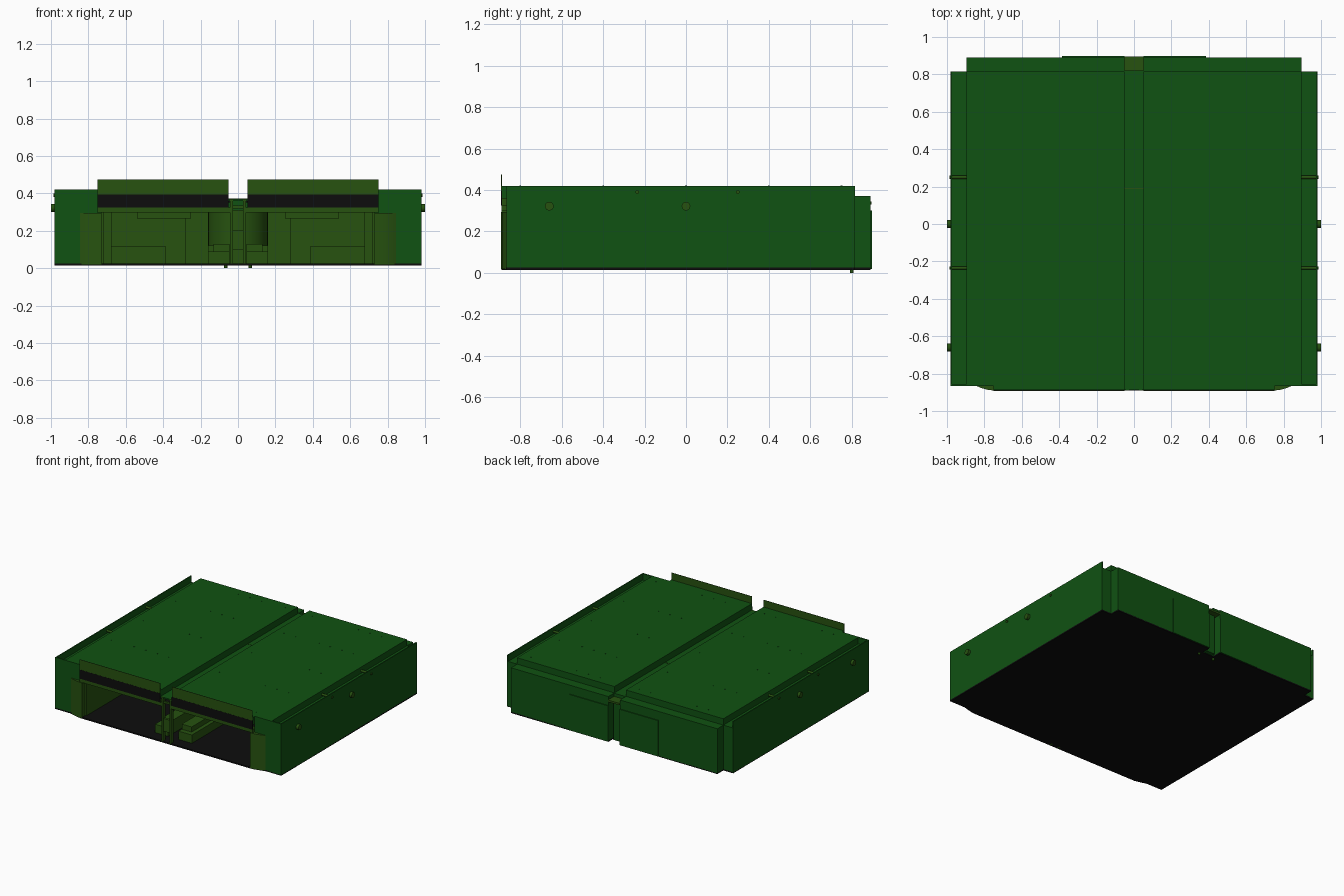
import bpy, bmesh, math

if "Cube" in bpy.data.objects:
    bpy.data.objects.remove(bpy.data.objects["Cube"])


def material(name, rgb):
    m = bpy.data.materials.new(name)
    m.diffuse_color = (*rgb, 1)
    m.use_nodes = True
    m.node_tree.nodes["Principled BSDF"].inputs["Base Color"].default_value = m.diffuse_color
    return m


GREEN = material("shell_green", (0.005, 0.085, 0.006))
OLIVE = material("olive", (0.02, 0.085, 0.005))
BLACK = material("black", (0.004, 0.004, 0.004))


def finish(name, bm, mat, mirror):
    bmesh.ops.recalc_face_normals(bm, faces=bm.faces)
    me = bpy.data.meshes.new(name)
    bm.to_mesh(me)
    bm.free()
    me.materials.append(mat)
    ob = bpy.data.objects.new(name, me)
    bpy.context.collection.objects.link(ob)
    if mirror:
        mod = ob.modifiers.new("mirror", 'MIRROR')
        mod.use_mirror_merge = False
    return ob


def prism(name, outline, z0, z1, mat, mirror=False):
    """Extrude an xy outline from z0 to z1."""
    bm = bmesh.new()
    face = bm.faces.new([bm.verts.new((x, y, z0)) for x, y in outline])
    ext = bmesh.ops.extrude_face_region(bm, geom=[face])
    for v in ext["geom"]:
        if isinstance(v, bmesh.types.BMVert):
            v.co.z = z1
    return finish(name, bm, mat, mirror)


def box(name, x0, x1, y0, y1, z0, z1, mat=GREEN, mirror=True):
    return prism(name, [(x0, y0), (x1, y0), (x1, y1), (x0, y1)], z0, z1, mat, mirror)


def add_disc(bm, x, y, z, r, depth, axis='Z', sides=16):
    new = bmesh.ops.create_cone(bm, cap_ends=True, segments=sides,
                                radius1=r, radius2=r, depth=depth)["verts"]
    for v in new:
        a, b, c = v.co
        v.co = (c + x, a + y, b + z) if axis == 'X' else (a + x, b + y, c + z)


def smooth(ob):
    bpy.context.view_layer.objects.active = ob
    ob.select_set(True)
    bpy.ops.object.shade_smooth_by_angle(angle=math.radians(35))
    ob.select_set(False)


# Floor plate with clipped corners
half = [(0.75, -0.89), (0.85, -0.865), (0.98, -0.865), (0.98, 0.815),
        (0.895, 0.815), (0.895, 0.89), (0.05, 0.89), (0.05, 0.82)]
prism("floor_plate", half + [(-x, y) for x, y in reversed(half)], 0.015, 0.025, BLACK)

# Outer walls
box("side_wall", 0.972, 0.98, -0.865, 0.815, 0.02, 0.42)
box("front_wall", 0.75, 0.98, -0.865, -0.855, 0.02, 0.42)
box("back_wall", 0.05, 0.895, 0.88, 0.89, 0.02, 0.37)
box("back_corner_side", 0.887, 0.895, 0.815, 0.885, 0.02, 0.37)
box("back_corner_return", 0.89, 0.98, 0.807, 0.815, 0.02, 0.37)
box("back_recess_side", 0.05, 0.058, 0.82, 0.885, 0.02, 0.37)
box("back_recess_wall", -0.055, 0.055, 0.81, 0.82, 0.02, 0.37, GREEN, False)

# Raised roof panels and the lower channels around them
prism("roof_panel", [(0.05, -0.888), (0.75, -0.888), (0.75, -0.865), (0.895, -0.865),
                     (0.895, 0.815), (0.05, 0.815)], 0.36, 0.42, GREEN, True)
box("side_channel", 0.895, 0.975, -0.86, 0.815, 0.362, 0.37)
box("back_ledge", 0.05, 0.895, 0.815, 0.885, 0.362, 0.37)
box("centre_channel", -0.05, 0.05, -0.888, 0.82, 0.36, 0.37, GREEN, False)
box("channel_seam", -0.05, 0.05, 0.188, 0.192, 0.37, 0.372, OLIVE, False)
box("back_channel_cap", -0.05, 0.05, 0.82, 0.895, 0.33, 0.345, OLIVE, False)
box("back_channel_post", -0.035, 0.035, 0.82, 0.85, 0.02, 0.33, GREEN, False)

# Back access plate
box("back_access_plate", 0.05, 0.385, 0.89, 0.897, 0.02, 0.30)

# Front upright flaps, fascia and trim
box("front_flap", 0.05, 0.75, -0.892, -0.889, 0.395, 0.475, OLIVE)
box("front_fascia", 0.05, 0.75, -0.893, -0.888, 0.325, 0.395, BLACK)
box("front_trim", 0.035, 0.75, -0.89, -0.84, 0.298, 0.325, OLIVE)

# Curved front pillars
arc = [(0.85, -0.862), (0.82, -0.876), (0.78, -0.887), (0.73, -0.892)]
smooth(prism("front_pillar", arc + [(0.73, -0.85), (0.85, -0.85)], 0.02, 0.295, OLIVE, True))
box("inner_side_wall", 0.72, 0.73, -0.85, 0.80, 0.025, 0.30, OLIVE)
box("inner_ceiling", 0.035, 0.73, -0.85, 0.82, 0.35, 0.36, BLACK)

# Front centre frame
box("centre_post", 0.028, 0.042, -0.89, -0.86, 0.015, 0.37, OLIVE)
box("centre_crossbar", -0.03, 0.03, -0.88, -0.865, 0.32, 0.335, OLIVE, False)
box("centre_bracket", -0.03, 0.03, -0.88, -0.86, 0.10, 0.20, OLIVE, False)

# Inner equipment: stepped pedestal, drum, rear cabinets
box("pedestal_base", 0.045, 0.16, -0.80, -0.40, 0.025, 0.09, OLIVE)
box("pedestal_step", 0.045, 0.13, -0.76, -0.44, 0.09, 0.13, OLIVE)
bm = bmesh.new()
add_disc(bm, 0, -0.1, 0.215, 0.16, 0.19, sides=32)
smooth(finish("drum", bm, OLIVE, False))
box("drum_base", -0.16, 0.16, -0.26, 0.06, 0.025, 0.12, OLIVE, False)
box("rear_cabinet", 0.28, 0.68, 0.45, 0.80, 0.025, 0.30, OLIVE)
box("inner_back_wall", 0.05, 0.72, 0.80, 0.81, 0.025, 0.36, OLIVE)
for s, side in ((1, "right"), (-1, "left")):
    off = 0.0 if s > 0 else -1.065
    box("cabinet_door_" + side, 0.385 + off, 0.68 + off, 0.44, 0.45, 0.025, 0.115, OLIVE, False)
    box("door_latch_" + side, 0.395 + off, 0.412 + off, 0.432, 0.44, 0.045, 0.09, OLIVE, False)
prism("ceiling_lamp", [(0.25, -0.55), (0.54, -0.55), (0.54, -0.3), (0.25, -0.3)],
      0.265, 0.35, OLIVE, True)

# Side bolts and channel cross rods
bm = bmesh.new()
for y in (-0.66, 0.0):
    add_disc(bm, 0.985, y, 0.322, 0.021, 0.03, 'X')
smooth(finish("side_bolts", bm, OLIVE, True))
bm = bmesh.new()
for y in (-0.235, 0.25):
    add_disc(bm, 0.94, y, 0.39, 0.009, 0.095, 'X', 12)
smooth(finish("channel_rods", bm, OLIVE, True))

# Small roof rivets in rows
bm = bmesh.new()
for y in (-0.8, -0.4, 0.0, 0.4, 0.75):
    for i in range(8):
        add_disc(bm, 0.12 + i * 0.1, y, 0.42, 0.004, 0.003, 'Z', 6)
finish("roof_rivets", bm, GREEN, True)

# Little feet under the back
bm = bmesh.new()
add_disc(bm, 0.065, 0.80, 0.01, 0.009, 0.02, 'Z', 12)
finish("back_feet", bm, OLIVE, True)
